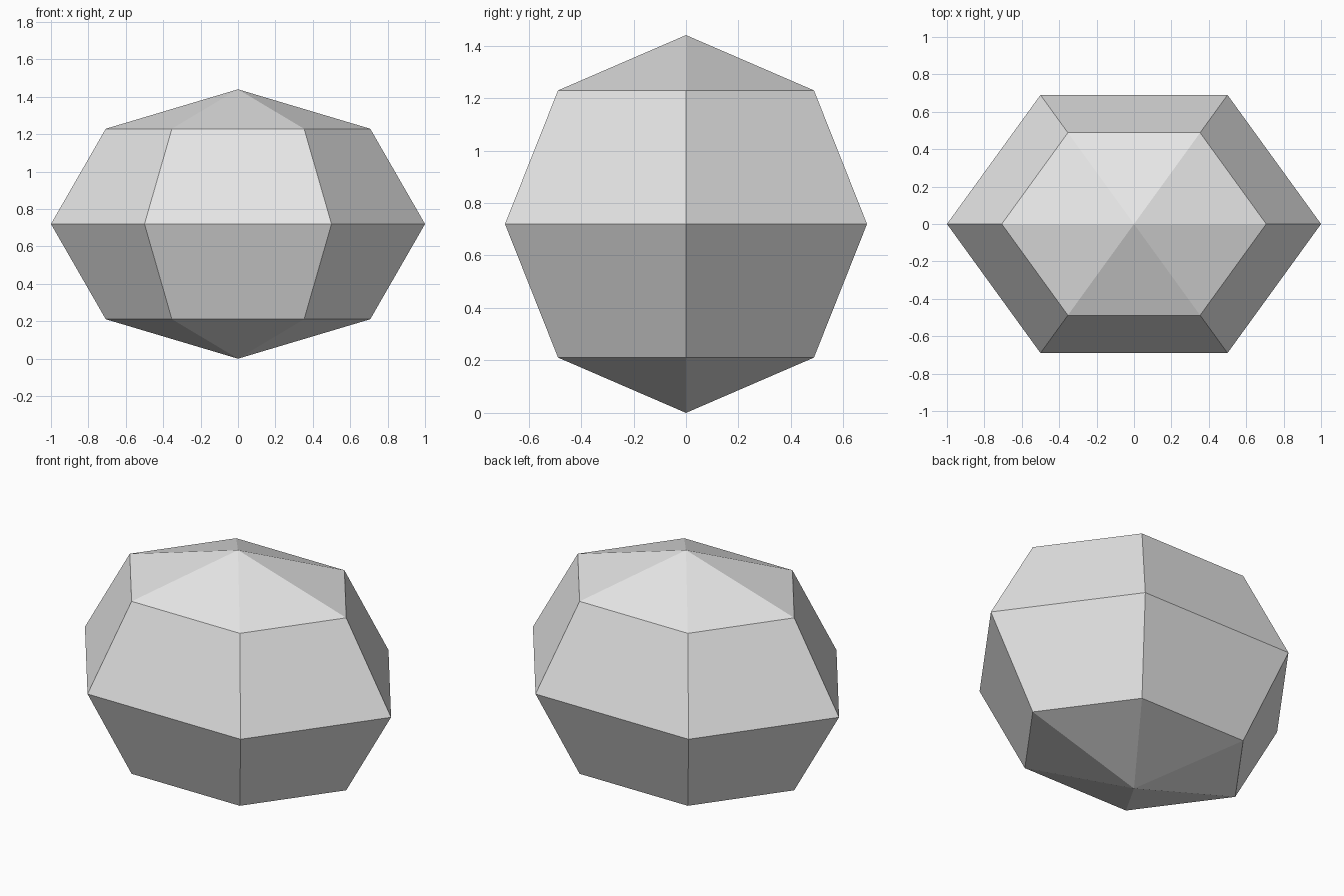
import bpy, bmesh, math
from mathutils import Matrix

if "Cube" in bpy.data.objects:
    bpy.data.objects.remove(bpy.data.objects["Cube"])

HEIGHT = 1.44
HALF_DEPTH = 0.69

# Faceted six-sided ball, flattened in depth and height
bm = bmesh.new()
bmesh.ops.create_uvsphere(bm, u_segments=6, v_segments=4, radius=1.0)

# Turn so that two corners lie on the x axis
far = max(bm.verts, key=lambda v: v.co.xy.length)
turn = -math.atan2(far.co.y, far.co.x)
bm.transform(Matrix.Rotation(turn, 4, 'Z'))

# Stretch to size and stand on the ground
size = Matrix.Diagonal((1.0, HALF_DEPTH / math.sin(math.pi / 3), HEIGHT / 2, 1.0))
bm.transform(Matrix.Translation((0, 0, HEIGHT / 2)) @ size)
bmesh.ops.recalc_face_normals(bm, faces=bm.faces)

mesh = bpy.data.meshes.new("faceted_stone")
bm.to_mesh(mesh)
bm.free()

# Single light grey colour, flat faces
grey = bpy.data.materials.new("light_grey")
grey.diffuse_color = (0.8, 0.8, 0.8, 1.0)
grey.use_nodes = True
grey.node_tree.nodes["Principled BSDF"].inputs["Base Color"].default_value = grey.diffuse_color
mesh.materials.append(grey)

stone = bpy.data.objects.new("faceted_stone", mesh)
bpy.context.collection.objects.link(stone)
